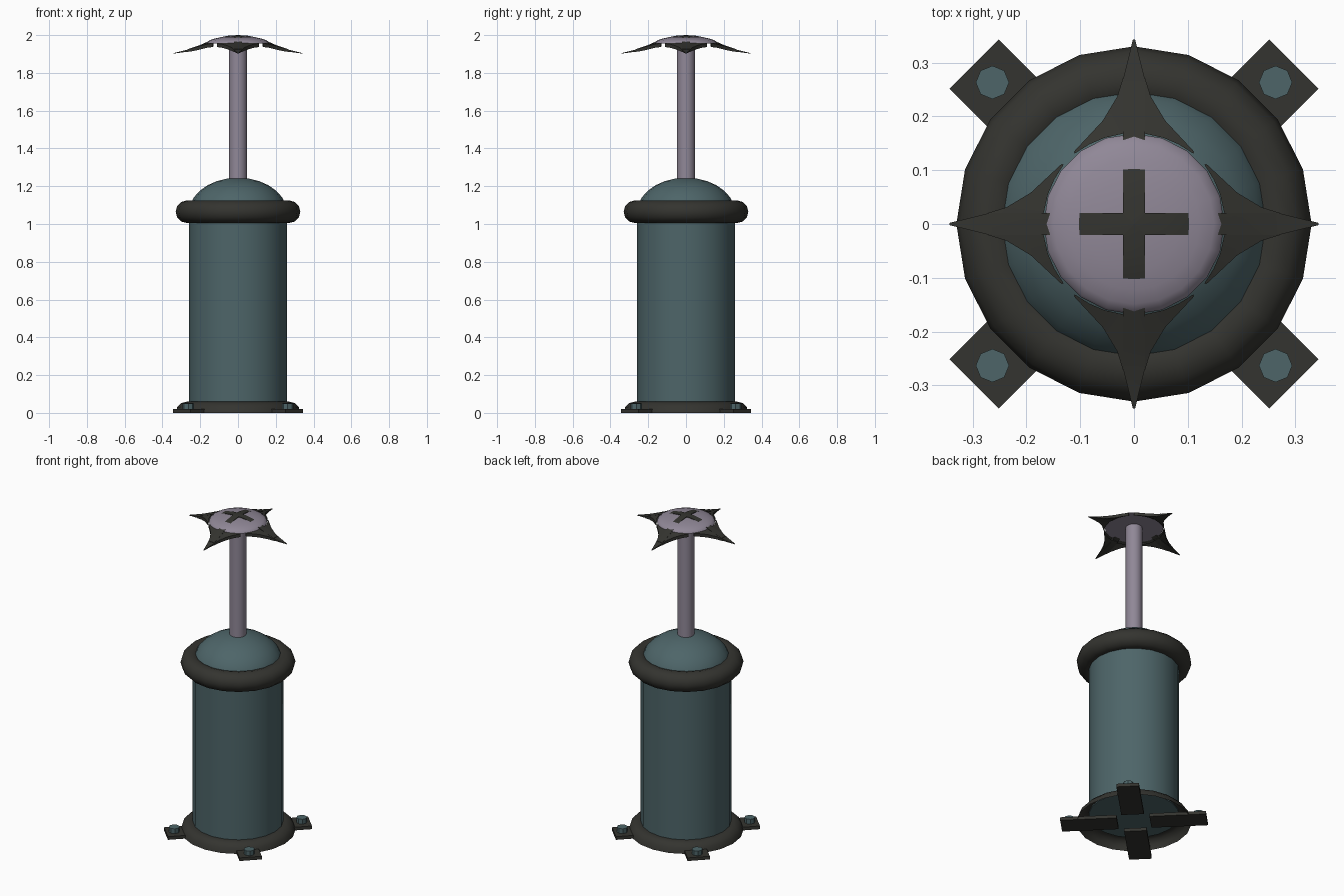
import bpy, bmesh, math
from mathutils import Matrix, Vector

if "Cube" in bpy.data.objects:
    bpy.data.objects.remove(bpy.data.objects["Cube"])

SEG = 20


def material(name, rgb):
    m = bpy.data.materials.new(name)
    m.diffuse_color = (*rgb, 1)
    m.use_nodes = True
    m.node_tree.nodes["Principled BSDF"].inputs["Base Color"].default_value = m.diffuse_color
    return m


TEAL = material("teal_metal", (0.075, 0.13, 0.14))
DARK = material("dark_trim", (0.034, 0.034, 0.029))
MAUVE = material("mauve_metal", (0.28, 0.245, 0.31))


def finish(bm, name, mat, smooth=True, recalc=True):
    if recalc:
        bmesh.ops.recalc_face_normals(bm, faces=bm.faces)
    me = bpy.data.meshes.new(name)
    bm.to_mesh(me)
    bm.free()
    ob = bpy.data.objects.new(name, me)
    bpy.context.collection.objects.link(ob)
    me.materials.append(mat)
    if smooth:
        bpy.ops.object.select_all(action='DESELECT')
        ob.select_set(True)
        bpy.context.view_layer.objects.active = ob
        bpy.ops.object.shade_smooth_by_angle(angle=math.radians(40))
    return ob


def lathe(name, profile, mat, closed=False):
    """Spin a list of (radius, z) points around the z axis."""
    bm = bmesh.new()
    vs = [bm.verts.new((r, 0, z)) for r, z in profile]
    es = [bm.edges.new(p) for p in zip(vs, vs[1:])]
    if closed:
        es.append(bm.edges.new((vs[-1], vs[0])))
    bmesh.ops.spin(bm, geom=vs + es, cent=(0, 0, 0), axis=(0, 0, 1),
                   angle=math.tau, steps=SEG, use_merge=True)
    bmesh.ops.remove_doubles(bm, verts=bm.verts, dist=1e-5)
    return finish(bm, name, mat)


def arc(cr, cz, a, b, start, end, n):
    """Points on an elliptical arc, angles in degrees."""
    pts = []
    for i in range(n + 1):
        t = math.radians(start + (end - start) * i / n)
        pts.append((cr + a * math.cos(t), cz + b * math.sin(t)))
    return pts


# Main tank with domed top
lathe("tank_body", [(0, 0.05), (0.26, 0.05), (0.26, 1.065)], TEAL)
lathe("tank_dome", arc(0, 1.06, 0.26, 0.185, 0, 90, 7), TEAL)

# Collar ring and half-round base flange, open underneath
lathe("collar_ring", arc(0.27, 1.065, 0.06, 0.06, 0, 330, 11), DARK, closed=True)
lathe("base_flange", arc(0.27, 0, 0.06, 0.06, 0, 120, 4), DARK)

# Plunger rod and shallow cap
lathe("plunger_rod", [(0, 1.2), (0.048, 1.2), (0.048, 1.97), (0, 1.97)], MAUVE)
lathe("handle_cap", [(0, 1.955)] + [(0.168, 1.955)] +
      arc(0, 1.955, 0.168, 0.04, 12, 90, 5), MAUVE)

# Four anchor feet with octagonal bolts on the diagonals
for i in range(4):
    rot = Matrix.Rotation(math.radians(45 + 90 * i), 4, 'Z')
    bm = bmesh.new()
    bmesh.ops.create_cube(bm, size=1, matrix=rot @ Matrix.Translation((0.2575, 0, 0.01))
                          @ Matrix.Diagonal((0.325, 0.13, 0.02, 1)))
    finish(bm, f"anchor_foot_{i + 1}", DARK, smooth=False)

    bm = bmesh.new()
    pos = rot @ Vector((0.372, 0, 0.033))
    bmesh.ops.create_cone(bm, cap_ends=True, segments=8, radius1=0.031, radius2=0.031,
                          depth=0.034, matrix=Matrix.Translation(pos))
    finish(bm, f"anchor_bolt_{i + 1}", TEAL, smooth=False)

# Height of the handle's upper surface at a distance from its centre
CURVE = [(0, 1.996), (0.05, 1.993), (0.1, 1.983), (0.15, 1.966),
         (0.2, 1.944), (0.27, 1.922), (0.35, 1.902)]


def height(d):
    for (d0, z0), (d1, z1) in zip(CURVE, CURVE[1:]):
        if d <= d1:
            return z0 + (z1 - z0) * (d - d0) / (d1 - d0)
    return CURVE[-1][1]


def blade(name, rows, rot, top, bottom):
    """Thin curved plate; rows hold (inner x, inner y, outer x, outer y)."""
    bm = bmesh.new()
    for side in (-1, 1):
        pairs = []
        for ix, iy, ox, oy in rows:
            quad = []
            for x, y in ((ix, iy), (ox, oy)):
                z = height(math.hypot(x, y))
                taper = min(1, max(0.12, (0.345 - y) / 0.12))
                quad.append([bm.verts.new((side * x, y, z + top * taper)),
                             bm.verts.new((side * x, y, z - bottom * taper))])
            pairs.append(quad)
        for p, q in zip(pairs, pairs[1:]):
            for k in (0, 1):
                bm.faces.new((p[0][k], p[1][k], q[1][k], q[0][k]))
            bm.faces.new((p[1][0], p[1][1], q[1][1], q[1][0]))
        for e in (pairs[0], pairs[-1]):
            bm.faces.new((e[0][0], e[1][0], e[1][1], e[0][1]))
    bmesh.ops.remove_doubles(bm, verts=bm.verts, dist=1e-5)
    bmesh.ops.transform(bm, matrix=rot, verts=bm.verts)
    finish(bm, name, DARK)


# Four swept points, each with a raised rib running to the centre
STRIP = [(0, y, 0.02, y) for y in (0, 0.05, 0.1, 0.15, 0.2, 0.265)]
POINT = [(0, 0.168, 0.02, 0.168), (0, 0.2, 0.02, 0.2), (0, 0.237, 0.02, 0.237),
         (0, 0.27, 0.02, 0.27), (0, 0.343, 0.002, 0.343)]
WING = [(0.11, 0.131, 0.112, 0.134), (0.083, 0.148, 0.085, 0.163),
        (0.055, 0.16, 0.058, 0.192), (0.02, 0.168, 0.031, 0.237),
        (0.0185, 0.27, 0.021, 0.27)]
for i in range(4):
    rot = Matrix.Rotation(math.radians(90 * i), 4, 'Z')
    blade(f"handle_rib_{i + 1}", STRIP, rot, 0.004, 0.012)
    blade(f"handle_point_{i + 1}", POINT, rot, 0.001, 0.016)
    blade(f"handle_barbs_{i + 1}", WING, rot, 0.001, 0.018)
